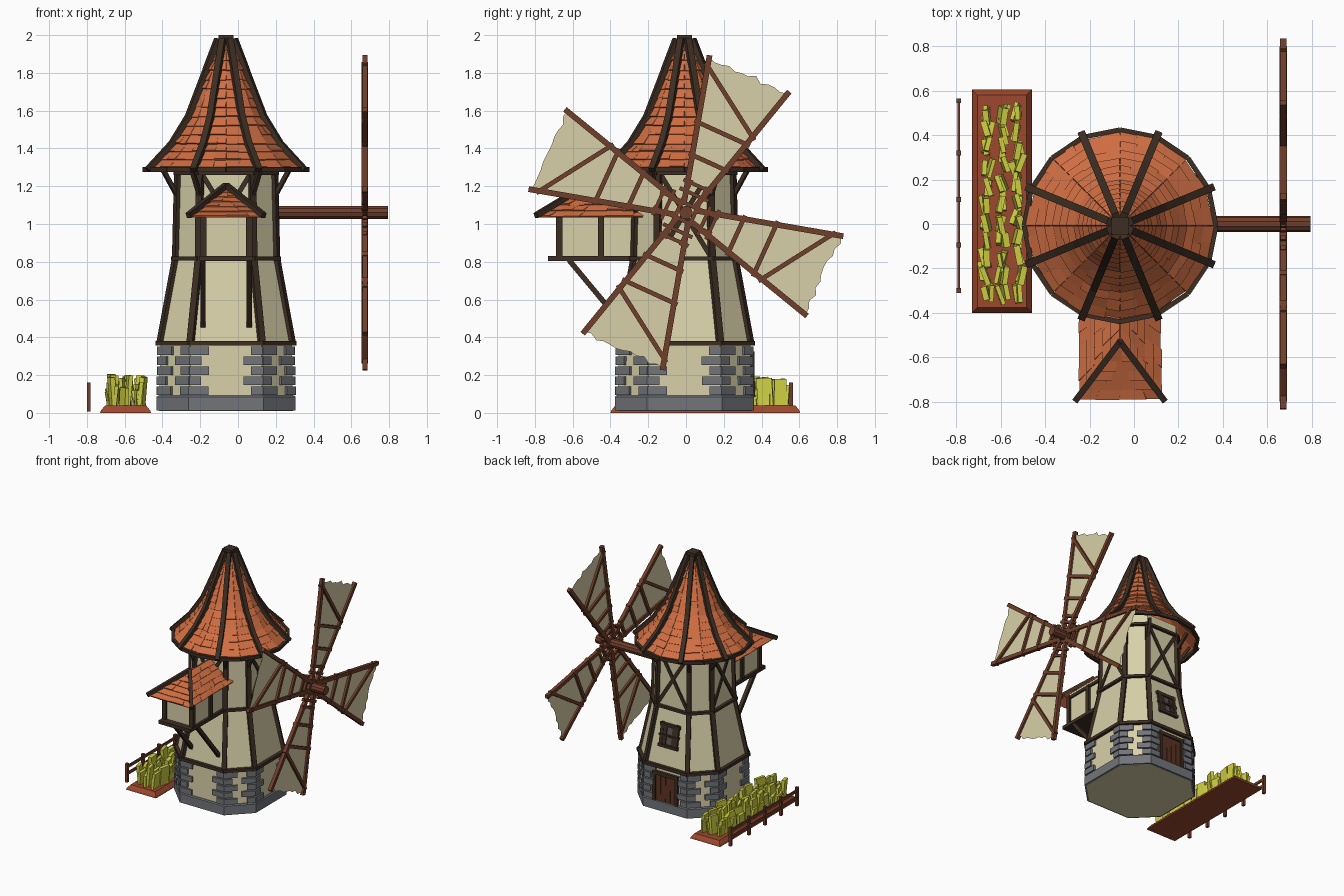
import bpy, bmesh, math, random
from mathutils import Vector as V, Matrix

if "Cube" in bpy.data.objects:
    bpy.data.objects.remove(bpy.data.objects["Cube"])
random.seed(4)
CX, CY = -0.063, -0.008          # tower axis


def mat(name, *rgb):
    m = bpy.data.materials.new(name)
    lin = [(c / 255 / 12.92) if c < 11 else ((c / 255 + 0.055) / 1.055) ** 2.4 for c in rgb]
    m.diffuse_color = (*lin, 1)
    m.use_nodes = True
    m.node_tree.nodes["Principled BSDF"].inputs["Base Color"].default_value = m.diffuse_color
    return m


CREAM = mat("cream plaster", 216, 208, 168)
STONE = mat("grey stone", 114, 117, 122)
DARK = mat("dark timber", 60, 45, 34)
WOOD = mat("red brown wood", 112, 62, 42)
TILE = mat("orange tile", 208, 110, 66)
SOIL = mat("red soil", 156, 72, 46)
CROP = mat("yellow green crop", 206, 206, 66)
DOOR = mat("door wood", 92, 50, 34)
GLASS = mat("window grey", 88, 84, 80)


def finish(name, bm, m):
    bmesh.ops.recalc_face_normals(bm, faces=bm.faces)
    me = bpy.data.meshes.new(name)
    bm.to_mesh(me)
    bm.free()
    me.materials.append(m)
    ob = bpy.data.objects.new(name, me)
    bpy.context.collection.objects.link(ob)
    return ob


def beam(bm, a, b, w, h, n=(0, 0, 1)):
    """Box from a to b, h thick along n and w wide across it."""
    a, b, n = V(a), V(b), V(n)
    d = (b - a).normalized()
    s = d.cross(n).normalized()
    t = s.cross(d)
    M = Matrix((s * w, t * h, b - a)).transposed().to_4x4()
    M.translation = (a + b) / 2
    bmesh.ops.create_cube(bm, size=1, matrix=M)


def box(bm, x0, x1, y0, y1, z0, z1):
    beam(bm, ((x0 + x1) / 2, (y0 + y1) / 2, z0), ((x0 + x1) / 2, (y0 + y1) / 2, z1), x1 - x0, y1 - y0, (0, 1, 0))


def octagon(h, z):
    k = 0.54 * h
    p = [(h, -k), (h, k), (k, h), (-k, h), (-h, k), (-h, -k), (-k, -h), (k, -h)]
    return [V((CX + x, CY + y, z)) for x, y in p]


def loft(bm, rings):
    vs = [[bm.verts.new(p) for p in r] for r in rings]
    n = len(vs[0])
    for a, b in zip(vs, vs[1:]):
        for i in range(n):
            bm.faces.new((a[i], a[(i + 1) % n], b[(i + 1) % n], b[i]))
    bm.faces.new(vs[0])
    bm.faces.new(vs[-1])


def shingles(bm, tl, tr, bl, br, rows, width):
    """Cover a roof quad with staggered, lipped tiles."""
    tl, tr, bl, br = V(tl), V(tr), V(bl), V(br)
    n = (br - bl).cross((tl + tr) / 2 - bl).normalized()
    n = -n if n.z < 0 else n
    P = lambda u, v: tl.lerp(tr, u).lerp(bl.lerp(br, u), v)
    bm.faces.new([bm.verts.new(p) for p in (tl, tr, br, bl)])
    for r in range(rows):
        v0, v1 = max(0, (r - 0.15) / rows), (r + 1) / rows
        cnt = max(1, round((P(1, v1) - P(0, v1)).length / width + random.uniform(-.4, .4)))
        cuts = [0] + [(i + random.uniform(-.2, .2)) / cnt for i in range(1, cnt)] + [1]
        for u0, u1 in zip(cuts, cuts[1:]):
            lip, e = random.uniform(.006, .015), random.uniform(-.02, .012) * 4 / rows
            q = [P(u0, v0), P(u1, v0), P(u1, v1 + e), P(u0, v1 + e)]
            lo = [bm.verts.new(p) for p in q]
            hi = [bm.verts.new(p + n * t) for p, t in zip(q, (.002, .002, lip, lip))]
            bm.faces.new(hi)
            for i in range(4):
                j = (i + 1) % 4
                bm.faces.new((lo[i], lo[j], hi[j], hi[i]))


WALL = [(0.01, .355), (.37, .348), (.82, .265), (1.36, .252)]


def half(z):
    for (z0, h0), (z1, h1) in zip(WALL, WALL[1:]):
        if z <= z1:
            return h0 + (h1 - h0) * (z - z0) / (z1 - z0)


def axis(z=0):
    return V((CX, CY, z))


# Tower walls and stone plinth
bm = bmesh.new()
loft(bm, [octagon(h, z) for z, h in WALL])
finish("tower_walls", bm, CREAM)
bm = bmesh.new()
loft(bm, [octagon(.368, .012), octagon(.368, .085), octagon(.36, .092)])
finish("stone_plinth", bm, STONE)

# Corner stones, alternating long and short
bm = bmesh.new()
for c in range(5):
    z = .117 + c * .053
    o = octagon(half(z) + .004, z)
    for i in range(8):
        for j, long in ((i - 1, c % 2), ((i + 1) % 8, 1 - c % 2)):
            d = (o[j] - o[i]).normalized()
            n = ((o[j] + o[i]) / 2 - axis(z)).normalized()
            beam(bm, o[i] - d * .006, o[i] + d * (.1 if long else .06), .043, .022, n)
finish("corner_stones", bm, STONE)

# Timber frame: rings, corner posts, cross braces, eave struts
bm = bmesh.new()
for z, w in ((.368, .025), (.818, .02), (1.27, .02)):
    o = octagon(half(z) + .01, z)
    for i in range(8):
        n = (o[i] + o[i - 1]) / 2 - axis(z)
        d = (o[i] - o[i - 1]).normalized() * .008
        beam(bm, o[i - 1] - d, o[i] + d, w, .028, n)
for z0, z1 in ((.37, .82), (.82, 1.28)):
    a, b = octagon(half(z0), z0), octagon(half(z1), z1)
    for i in range(8):
        beam(bm, a[i], b[i], .036, .03, a[i] - axis(z0))
        if z0 > .5:
            out = (b[i] - axis(z1)) * .3
            beam(bm, b[i] - V((0, 0, .14)), b[i] + out, .022, .022, out)
            if i % 2 and i != 7 or i == 7:
                j = (i - 1) % 8
                n = (a[i] + a[j]) / 2 - axis(z0)
                beam(bm, a[i], b[j], .026, .02, n)
                beam(bm, a[j], b[i], .026, .018, n)
finish("timber_frame", bm, DARK)

# Main roof: flared cone of tiles, ridge beams, eave ring, cap
PROF = [(.035, 1.97), (.10, 1.81), (.20, 1.565), (.295, 1.42), (.415, 1.295)]
pol = lambda r, z, a: V((CX + r * math.cos(a), CY + r * math.sin(a), z))
bm, rb = bmesh.new(), bmesh.new()
S = math.pi / 8
for k in range(16):
    for (r0, z0), (r1, z1) in zip(PROF, PROF[1:]):
        rows = max(2, round(math.hypot(r1 - r0, z1 - z0) / .058))
        shingles(bm, pol(r0, z0, k * S), pol(r0, z0, k * S + S), pol(r1, z1, k * S), pol(r1, z1, k * S + S), rows, .075)
        if k % 2:
            ext = .02 if r1 > .4 else 0
            beam(rb, pol(r0 + .012, z0 + .01, k * S), pol(r1 + .014 + ext, z1 + .008 - ext * .8, k * S), .034, .03)
    beam(rb, pol(.432, 1.288, k * S), pol(.432, 1.288, k * S + S), .022, .026)
box(rb, CX - .039, CX + .039, CY - .039, CY + .039, 1.94, 2.0)
finish("main_roof_tiles", bm, TILE)
finish("main_roof_beams", rb, DARK)

# Front bay: walls, floor, posts, struts
bm = bmesh.new()
box(bm, CX - .122, CX + .122, -.675, -.2, .82, 1.09)
finish("bay_walls", bm, CREAM)
bm = bmesh.new()
box(bm, CX - .142, CX + .142, -.73, -.22, .803, .83)
for s in (-1, 1):
    x = CX + s * .122
    for y in (-.672, -.45, -.27):
        box(bm, x - .017, x + .017, y - .017, y + .017, .82, 1.06)
    beam(bm, (x, -.62, .81), (x, -.325, .455), .028, .028)
    beam(bm, (x, -.69, 1.05), (x, -.22, 1.05), .024, .024)
    # hip beams
    beam(bm, (CX, -.53, 1.205), (CX + s * .2, -.795, 1.045), .028, .028)
beam(bm, (CX - .13, -.672, 1.05), (CX + .13, -.672, 1.05), .024, .024)
finish("bay_timber", bm, DARK)
bm = bmesh.new()
for s in (-1, 1):
    shingles(bm, (CX, -.53, 1.19), (CX, -.2, 1.19), (CX + s * .18, -.785, 1.035), (CX + s * .18, -.22, 1.035), 5, .07)
shingles(bm, (CX - .004, -.53, 1.19), (CX + .004, -.53, 1.19), (CX - .18, -.785, 1.035), (CX + .18, -.785, 1.035), 6, .07)
finish("bay_roof_tiles", bm, TILE)

# Back door and window
back = lambda x, z, o=0: V((CX + x, CY + half(z) + o, z))
N = (0, 1, 0)
bm = bmesh.new()
for i in range(4):
    x = -.066 + i * .044
    beam(bm, back(x, .09), back(x, .3), .041, .02, N)
finish("door_planks", bm, DOOR)
bm = bmesh.new()
for s in (-1, 1):
    beam(bm, back(s * .1, .085), back(s * .1, .325), .026, .04, N)
    beam(bm, back(s * .068, .515), back(s * .068, .705), .026, .036, N)
    beam(bm, back(s * .04, .54), back(s * .04, .68), .03, .028, N)
beam(bm, back(-.115, .312), back(.115, .312), .028, .044, N)
for z in (.53, .61, .69):
    beam(bm, back(-.088, z), back(.088, z), .024 if z != .61 else .014, .04, N)
finish("door_and_window_frames", bm, DARK)
bm = bmesh.new()
beam(bm, back(0, .53), back(0, .69), .13, .012, N)
finish("window_pane", bm, GLASS)

# Sail shaft
HX, HZ = .672, 1.06
bm = bmesh.new()
M = Matrix.Translation((.47, 0, HZ)) @ Matrix.Rotation(math.pi / 2, 4, 'Y')
bmesh.ops.create_cone(bm, cap_ends=True, segments=10, radius1=.036, radius2=.036, depth=.65, matrix=M)
finish("sail_shaft", bm, WOOD)

# Four sails: spars, bars, hub lattice and ragged cloth
bm, cl = bmesh.new(), bmesh.new()
X = (1, 0, 0)
for q in range(4):
    a = math.radians(65.5 + 90 * q)
    P = lambda u, v: V((HX, u * math.cos(a) - v * math.sin(a), HZ + u * math.sin(a) + v * math.cos(a)))
    sp = lambda t, s: P(t * .81, s * (.02 + .212 * t))
    for s in (-1, 1):
        beam(bm, sp(.04, s), sp(1, s), .03, .028, X)
        beam(bm, P(0, s * .045), P(.17, s * .045), .02, .022, X)
    for u in (.105, .155):
        beam(bm, P(u, -.085), P(u, .085), .02, .024, X)
    for t0, t1 in ((.36, .36), (.57, .57), (.63, .93)):
        d = (sp(t1, 1) - sp(t0, -1)).normalized() * .02
        beam(bm, sp(t0, -1) - d, sp(t1, 1) + d, .024, .034, X)
    edge = [sp(.18, 1), sp(.985, 1)]
    for i in range(1, 12):
        edge.append(sp(.985, 1).lerp(sp(.985, -1), i / 12) + (P(1, 0) - P(0, 0)) * random.uniform(-.016, .016))
    edge += [sp(.985, -1), sp(.18, -1)]
    cl.faces.new([cl.verts.new(p) for p in edge])
finish("sail_frames", bm, WOOD)
finish("sail_cloths", cl, CREAM)

# Crop bed: bevelled soil slab and three rows of plants
bm = bmesh.new()
rect = lambda e, z: [(-.73 + e, -.4 + e, z), (-.46 - e, -.4 + e, z), (-.46 - e, .605 - e, z), (-.73 + e, .605 - e, z)]
loft(bm, [rect(0, 0), rect(.004, .012), rect(.025, .038)])
finish("soil_bed", bm, SOIL)
bm = bmesh.new()
R = random.uniform
for x in (-.665, -.595, -.522):
    for i in range(11):
        y = -.31 + i * .081
        for h in (R(.11, .15), R(.15, .205)):
            bx, by = x + R(-.012, .012), y + R(-.015, .015)
            beam(bm, (bx, by, .02), (bx + R(-.02, .02), by + R(-.015, .015), h), R(.06, .09), R(.016, .03), (1, R(-.4, .4), 0))
finish("crop_rows", bm, CROP)

# Fence beside the crops
bm = bmesh.new()
for y in (.555, .32, .11, -.095, -.3):
    box(bm, -.8, -.78, y - .011, y + .011, .008, .16)
for z in (.075, .13):
    beam(bm, (-.79, -.3, z), (-.79, .56, z), .011, .022)
finish("fence", bm, WOOD)
